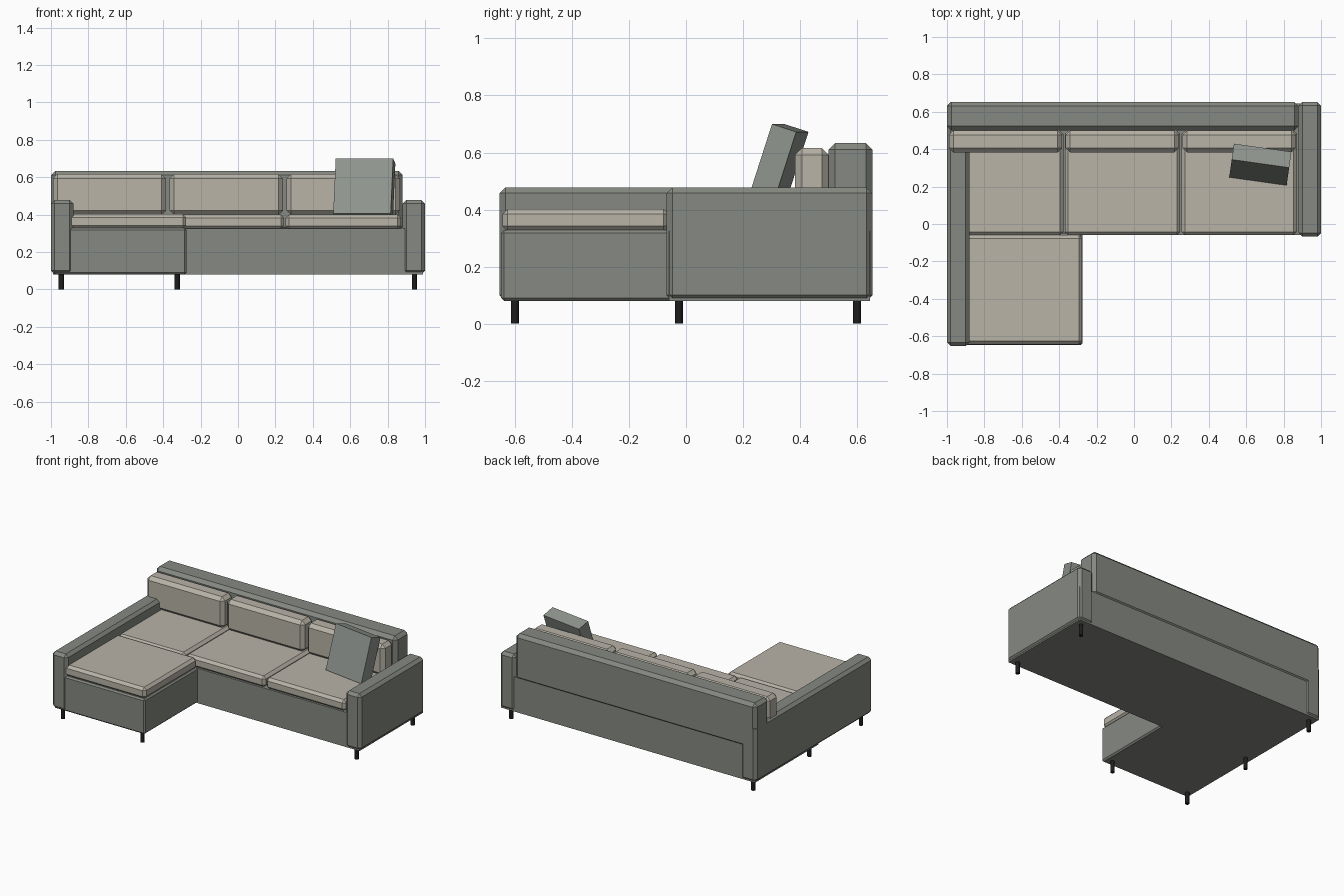
import bpy, bmesh, math
from mathutils import Matrix, Vector

if "Cube" in bpy.data.objects:
    bpy.data.objects.remove(bpy.data.objects["Cube"])


def material(name, r, g, b):
    m = bpy.data.materials.new(name)
    m.diffuse_color = (r, g, b, 1)
    m.use_nodes = True
    m.node_tree.nodes["Principled BSDF"].inputs["Base Color"].default_value = m.diffuse_color
    return m


GREY = material("grey green fabric", 0.235, 0.25, 0.223)
BEIGE = material("beige fabric", 0.479, 0.451, 0.386)
PILLOW = material("pale grey fabric", 0.275, 0.297, 0.271)
BLACK = material("black legs", 0.012, 0.012, 0.012)


def finish(name, bm, mat):
    me = bpy.data.meshes.new(name)
    bm.to_mesh(me)
    bm.free()
    me.materials.append(mat)
    ob = bpy.data.objects.new(name, me)
    bpy.context.collection.objects.link(ob)
    return ob


def box(name, x, y, z, mat, chamfer=0.0):
    """Box between ranges x, y, z with single-cut chamfered edges."""
    bm = bmesh.new()
    bmesh.ops.create_cube(bm, size=1)
    for v in bm.verts:
        v.co = Vector([(r[0] + r[1]) / 2 + c * (r[1] - r[0])
                       for c, r in zip(v.co, (x, y, z))])
    if chamfer:
        bmesh.ops.bevel(bm, geom=bm.edges[:], offset=chamfer, segments=1,
                        profile=0.5, affect='EDGES')
    return finish(name, bm, mat)


# Base frame and chaise base
box("base", (-0.99, 0.99), (-0.06, 0.645), (0.08, 0.325), GREY)
box("chaise_base", (-0.985, -0.275), (-0.648, -0.04), (0.08, 0.328), GREY, 0.01)

# Arms: long left one along the chaise, short right one
box("left_arm", (-1, -0.88), (-0.653, 0.653), (0.08, 0.478), GREY, 0.02)
box("right_arm", (0.88, 1), (-0.068, 0.653), (0.08, 0.478), GREY, 0.02)

# Backrest
box("backrest", (-1, 0.88), (0.5, 0.653), (0.31, 0.634), GREY, 0.023)

# Seat and back cushions, three of each
for i in range(3):
    x0 = -1 + 0.625 * i
    x1 = x0 + 0.625
    box(f"seat_cushion_{i + 1}", (x0 + 0.005, x1 - 0.003), (-0.06, 0.5),
        (0.322, 0.4), BEIGE, 0.018)
    box(f"back_cushion_{i + 1}", (x0 + 0.01, x1 - 0.01), (0.382, 0.5),
        (0.397, 0.616), BEIGE, 0.024)
box("chaise_cushion", (-0.93, -0.277), (-0.643, -0.06), (0.324, 0.402), BEIGE, 0.018)

# Throw pillow leaning on the right back cushion, placed by its top front edge
W, T, H = 0.31, 0.09, 0.31
turn = Matrix.Rotation(math.radians(-8), 4, 'Z') @ Matrix.Rotation(math.radians(-18), 4, 'X')
pillow = box("throw_pillow", (-W / 2, W / 2), (0, T), (-H, 0), PILLOW)
pillow.data.transform(Matrix.Translation((0.676, 0.323, 0.7)) @ turn)

# Legs
for i, (x, y) in enumerate([(-0.945, 0.6), (0.943, 0.6), (0.943, -0.025),
                            (-0.945, -0.025), (-0.945, -0.6), (-0.325, -0.6)]):
    bm = bmesh.new()
    bmesh.ops.create_cone(bm, cap_ends=True, segments=16, radius1=0.014,
                          radius2=0.014, depth=0.09,
                          matrix=Matrix.Translation((x, y, 0.045)))
    finish(f"leg_{i + 1}", bm, BLACK)
